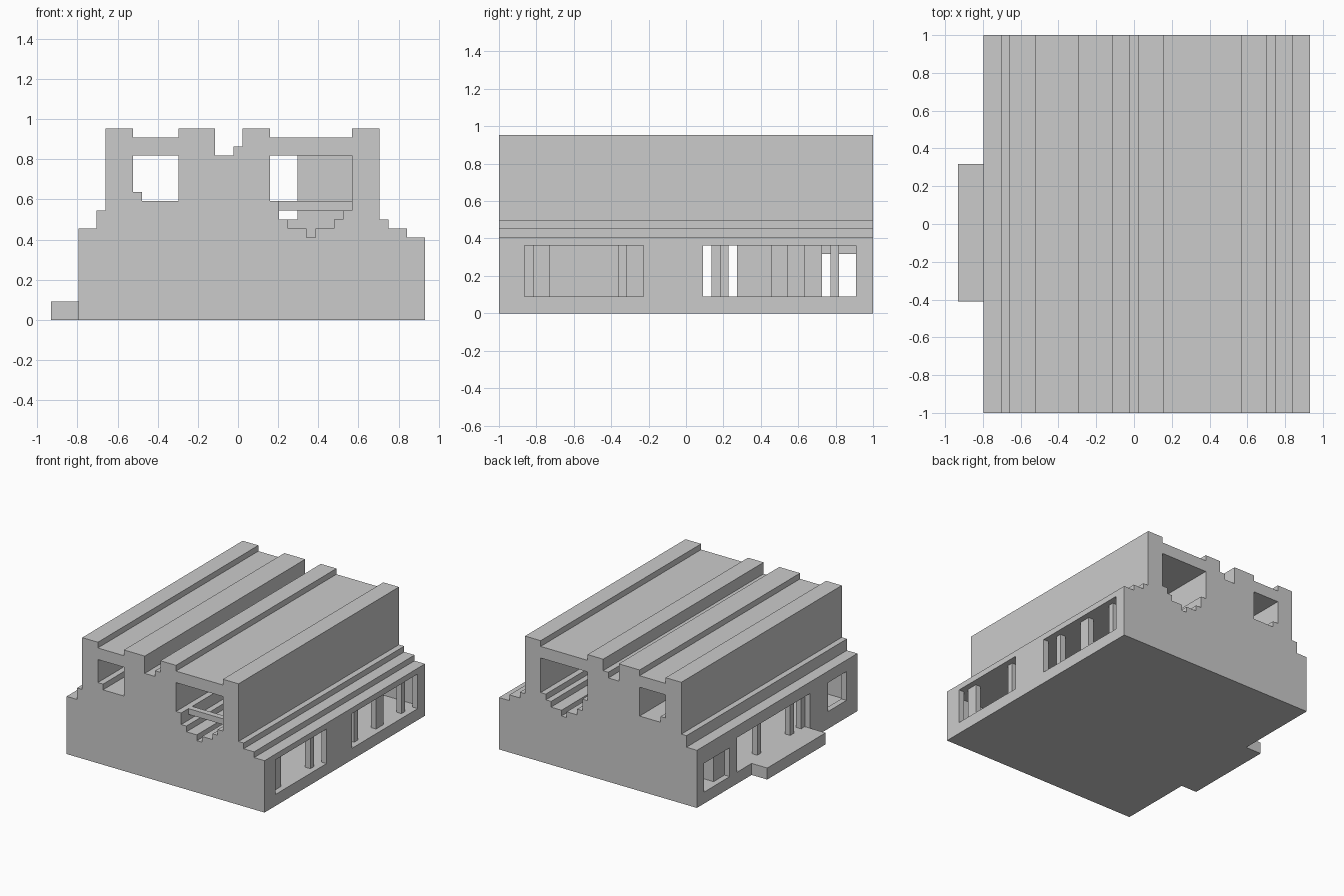
import bpy, bmesh

if "Cube" in bpy.data.objects:
    bpy.data.objects.remove(bpy.data.objects["Cube"])

V = 1 / 22          # grid step of the blocky model


def X(i):
    return (i - 20.5) * V


def extrude(name, profile, y0, y1):
    """Extrude an (x, z) grid profile along y."""
    bm = bmesh.new()
    face = bm.faces.new([bm.verts.new((X(i), y0 * V, k * V)) for i, k in profile])
    new = bmesh.ops.extrude_face_region(bm, geom=[face])["geom"]
    verts = [g for g in new if isinstance(g, bmesh.types.BMVert)]
    bmesh.ops.translate(bm, verts=verts, vec=(0, (y1 - y0) * V, 0))
    bmesh.ops.recalc_face_normals(bm, faces=bm.faces)
    mesh = bpy.data.meshes.new(name)
    bm.to_mesh(mesh)
    bm.free()
    ob = bpy.data.objects.new(name, mesh)
    bpy.context.collection.objects.link(ob)
    return ob


def box(name, i0, i1, y0, y1, k0, k1):
    return extrude(name, [(i0, k0), (i1, k0), (i1, k1), (i0, k1)], y0, y1)


def cut(body, cutter):
    cutter.hide_render = True
    mod = body.modifiers.new("cut", 'BOOLEAN')
    mod.operation = 'DIFFERENCE'
    mod.solver = 'EXACT'
    mod.object = cutter
    bpy.context.view_layer.objects.active = body
    bpy.ops.object.modifier_apply(modifier=mod.name)
    bpy.data.objects.remove(cutter)


# Stepped building shell
hall = extrude("hall_shell", [
    (3, 0), (41, 0), (41, 9), (39, 9), (39, 10), (37, 10), (37, 11), (36, 11),
    (36, 21), (33, 21), (33, 20), (24, 20), (24, 21), (21, 21), (21, 19),
    (20, 19), (20, 18), (18, 18), (18, 21), (14, 21), (14, 20), (9, 20),
    (9, 21), (6, 21), (6, 12), (5, 12), (5, 10), (3, 10)], -22, 22)

# Hollow ground storey
cut(hall, box("ground_room", 4, 40, -21, 21, 2, 8))

# Upper passages running front to back
cut(hall, extrude("left_passage", [
    (10, 13), (14, 13), (14, 18), (9, 18), (9, 14), (10, 14)], -23, 23))
cut(hall, extrude("right_passage", [
    (24, 18), (33, 18), (33, 12), (32, 12), (32, 11), (31, 11), (31, 10),
    (29, 10), (29, 9), (28, 9), (28, 10), (26, 10), (26, 11), (25, 11),
    (25, 13), (24, 13)], -23, 23))

# Side windows and the wide doorway
for y0, y1 in ((-19, -5), (2, 20)):
    cut(hall, box("right_window", 39.5, 42, y0, y1, 2, 8))
for y0, y1, k0, k1 in ((13, 20, 2, 7), (-9, 11, 2, 8), (-19, -14, 3, 8)):
    cut(hall, box("left_window", 2, 4.5, y0, y1, k0, k1))

# Pillars set just behind the openings
for y0, y1 in ((-18, -16), (-8, -7), (4, 5), (10, 12), (17, 18)):
    box("right_pillar", 39, 40, y0, y1, 2, 8)
for y0, y1 in ((-9, -8), (-6, -5), (3, 4)):
    box("left_pillar", 4, 5, y0, y1, 2, 8)
box("left_corner_block", 4, 7, 13, 16, 2, 8)

# Interior partitions on the ground storey
box("front_partition", 20, 22, -21, -5, 2, 8)
box("back_partition", 20, 22, 6, 14, 2, 8)

# Blocks and rail inside the right passage
box("passage_block", 27, 33, 0, 3, 11, 18)
box("passage_sill", 26, 31, 0, 3, 9, 11)
box("passage_rail", 25, 33, -20, -19, 12, 13)

# Entrance platform
box("entrance_platform", 0, 3, -9, 7, 0, 2)
